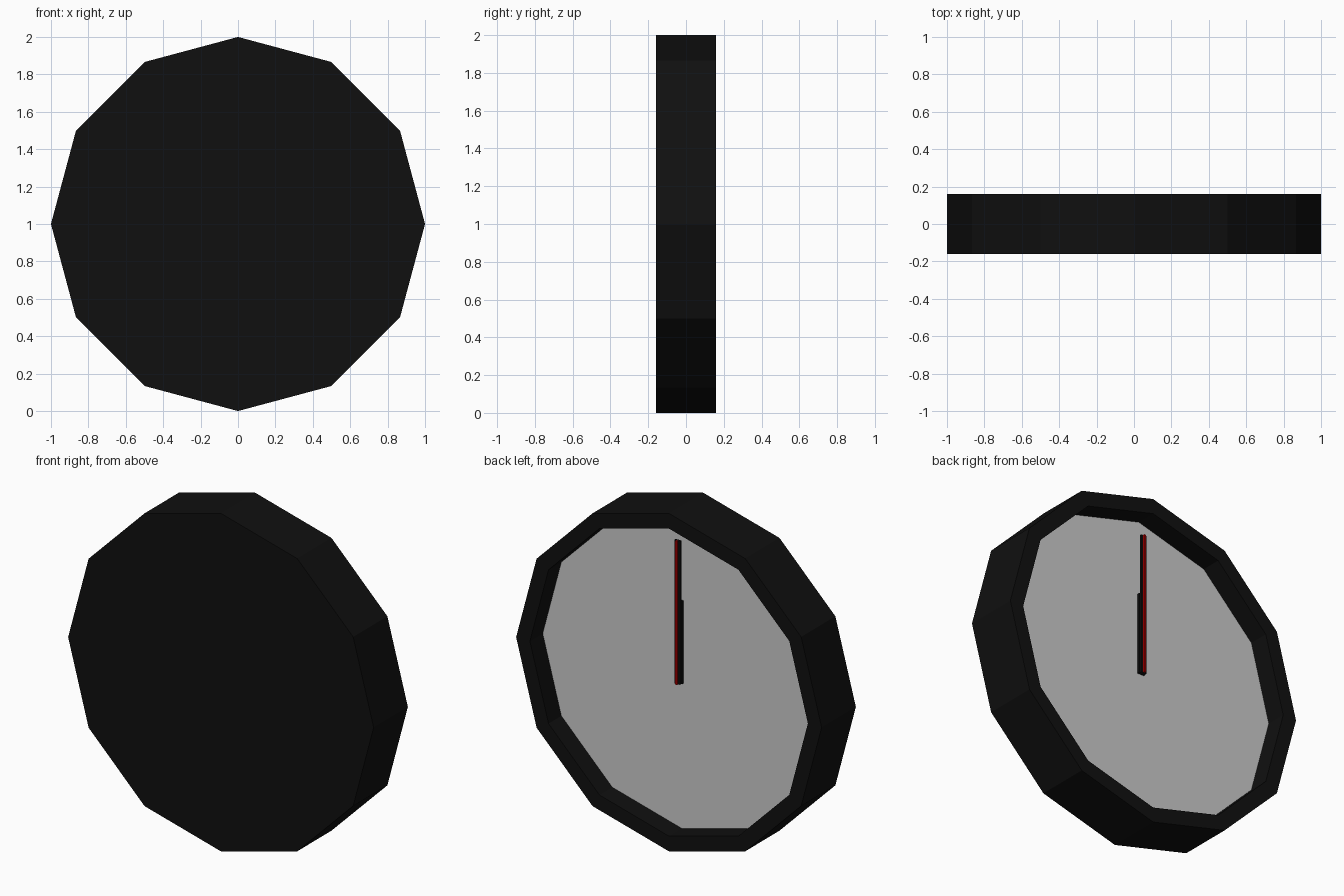
import bpy, bmesh, math

if "Cube" in bpy.data.objects:
    bpy.data.objects.remove(bpy.data.objects["Cube"])


def material(name, rgb):
    m = bpy.data.materials.new(name)
    m.diffuse_color = (*rgb, 1.0)
    m.use_nodes = True
    m.node_tree.nodes["Principled BSDF"].inputs["Base Color"].default_value = m.diffuse_color
    return m


BLACK = material("black", (0.005, 0.005, 0.005))
WHITE = material("dial_white", (0.6, 0.6, 0.6))
RED = material("red", (0.5, 0.0, 0.0))

SIDES, R_OUT, R_IN = 12, 1.0, 0.91
Y_FRONT, Y_RIM, Y_DIAL = -0.16, 0.16, 0.04


def finish(name, bm, mat):
    bmesh.ops.recalc_face_normals(bm, faces=bm.faces)
    me = bpy.data.meshes.new(name)
    bm.to_mesh(me)
    bm.free()
    me.materials.append(mat)
    ob = bpy.data.objects.new(name, me)
    bpy.context.collection.objects.link(ob)
    return ob


def ring(bm, r, y):
    return [bm.verts.new((r * math.cos(2 * math.pi * i / SIDES), y,
                          1 + r * math.sin(2 * math.pi * i / SIDES)))
            for i in range(SIDES)]


# Case: closed front, outer wall, rim, inner wall and dial floor
bm = bmesh.new()
rings = [ring(bm, r, y) for r, y in ((R_OUT, Y_FRONT), (R_OUT, Y_RIM),
                                     (R_IN, Y_RIM), (R_IN, Y_DIAL))]
for a, b in zip(rings, rings[1:]):
    for i in range(SIDES):
        j = (i + 1) % SIDES
        bm.faces.new((a[i], a[j], b[j], b[i]))
bm.faces.new(rings[0])
dial = bm.faces.new(rings[-1])
dial.material_index = 1
case = finish("clock_case", bm, BLACK)
case.data.materials.append(WHITE)


# Hands, all pointing to twelve, stacked above the dial
def hand(name, width, z0, z1, y0, y1, mat):
    bm = bmesh.new()
    bmesh.ops.create_cube(bm, size=1)
    for v in bm.verts:
        v.co = (v.co.x * width, y0 if v.co.y < 0 else y1,
                z0 if v.co.z < 0 else z1)
    return finish(name, bm, mat)


hand("hour_hand", 0.045, 0.96, 1.45, 0.055, 0.07, BLACK)
hand("minute_hand", 0.036, 0.96, 1.81, 0.07, 0.083, BLACK)
hand("second_hand", 0.012, 0.96, 1.81, 0.083, 0.093, RED)
